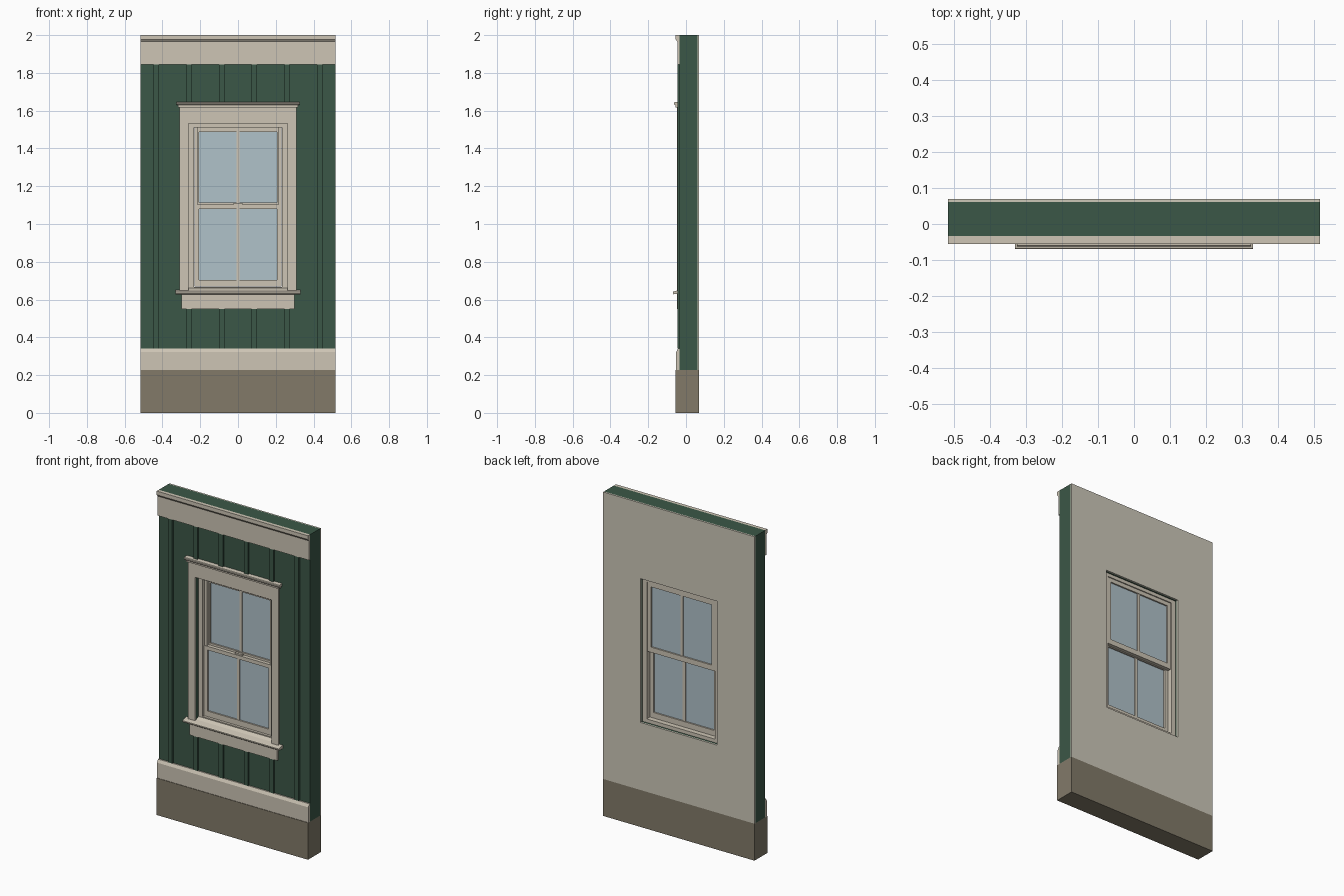
import bpy, bmesh

if "Cube" in bpy.data.objects:
    bpy.data.objects.remove(bpy.data.objects["Cube"])


def material(name, hex_code):
    def lin(i):
        c = int(hex_code[i:i + 2], 16) / 255
        return c / 12.92 if c <= 0.04045 else ((c + 0.055) / 1.055) ** 2.4
    m = bpy.data.materials.new(name)
    m.diffuse_color = (lin(0), lin(2), lin(4), 1)
    m.use_nodes = True
    m.node_tree.nodes["Principled BSDF"].inputs["Base Color"].default_value = m.diffuse_color
    return m


GREEN = material("green siding", "3B5747")
TRIM = material("cream trim", "CDC5B5")
PLASTER = material("interior plaster", "CDC8B9")
STONE = material("foundation stone", "827A69")
GLASS = material("window glass", "B0C2CA")


def finish(name, bm, mat):
    bmesh.ops.recalc_face_normals(bm, faces=bm.faces[:])
    me = bpy.data.meshes.new(name)
    bm.to_mesh(me)
    bm.free()
    me.materials.append(mat)
    ob = bpy.data.objects.new(name, me)
    bpy.context.collection.objects.link(ob)
    return ob


def profile(name, pts, half, mat, cx=0):
    """Extrude a (y, z) outline along x."""
    bm = bmesh.new()
    a = [bm.verts.new((cx - half, y, z)) for y, z in pts]
    b = [bm.verts.new((cx + half, y, z)) for y, z in pts]
    bm.faces.new(a)
    bm.faces.new(b)
    for i in range(len(pts)):
        j = (i + 1) % len(pts)
        bm.faces.new((a[i], a[j], b[j], b[i]))
    return finish(name, bm, mat)


def box(name, cx, half, y0, y1, z0, z1, mat):
    return profile(name, [(y0, z0), (y1, z0), (y1, z1), (y0, z1)], half, mat, cx)


def ring(name, outer, inner, y0, y1, mat):
    """Rectangular slab with a hole; rectangles are (half width, z0, z1)."""
    bm = bmesh.new()
    loops = []
    for h, z0, z1 in (outer, inner):
        for y in (y0, y1):
            loops.append([bm.verts.new((x, y, z)) for x, z in
                          ((-h, z0), (h, z0), (h, z1), (-h, z1))])
    of, ob, nf, nb = loops
    for p, q in ((of, nf), (ob, nb), (of, ob), (nf, nb)):
        for i in range(4):
            j = (i + 1) % 4
            bm.faces.new((p[i], p[j], q[j], q[i]))
    return finish(name, bm, mat)


W = 0.517                        # wall half width
OPEN = (0.262, 0.645, 1.533)     # window opening

# Wall layers and base
box("foundation", 0, W, -0.055, 0.07, 0, 0.228, STONE)
ring("siding_wall", (W, 0.228, 2.0), OPEN, -0.034, 0.061, GREEN)
ring("interior_wall", (W, 0.228, 2.0), OPEN, 0.061, 0.07, PLASTER)

# Horizontal trim boards
profile("water_table", [(-0.034, 0.228), (-0.052, 0.228), (-0.052, 0.322),
                        (-0.042, 0.34), (-0.034, 0.34)], W, TRIM)
profile("frieze_board", [(-0.034, 1.845), (-0.045, 1.845), (-0.045, 1.965),
                         (-0.055, 1.977), (-0.055, 2.0), (-0.034, 2.0)], W, TRIM)

# Battens, broken around the window
for i in range(6):
    x = -0.4325 + 0.173 * i
    spans = [(0.34, 1.845)] if i in (0, 5) else [(0.34, 0.55), (1.645, 1.845)]
    for z0, z1 in spans:
        box("batten", x, 0.014, -0.045, -0.034, z0, z1, GREEN)

# Window casing, head cap, sill and apron
for s in (-1, 1):
    box("side_casing", s * 0.2855, 0.0235, -0.047, -0.034, 0.645, 1.533, TRIM)
box("head_casing", 0, 0.309, -0.047, -0.034, 1.533, 1.622, TRIM)
box("head_molding", 0, 0.318, -0.055, -0.034, 1.618, 1.63, TRIM)
profile("head_cap", [(-0.034, 1.63), (-0.06, 1.63), (-0.063, 1.634),
                     (-0.063, 1.641), (-0.06, 1.645), (-0.034, 1.647)], 0.325, TRIM)
profile("sill_nose", [(-0.034, 0.629), (-0.066, 0.628), (-0.07, 0.632),
                      (-0.07, 0.639), (-0.066, 0.643), (-0.034, 0.65)], 0.33, TRIM)
profile("sill_slope", [(-0.034, 0.645), (-0.034, 0.65), (-0.005, 0.664),
                       (0.05, 0.667), (0.05, 0.645)], 0.262, TRIM)
box("apron", 0, 0.30, -0.047, -0.034, 0.55, 0.63, TRIM)

# Frame set into the opening
ring("window_frame", (0.262, 0.645, 1.533), (0.233, 0.667, 1.512), -0.012, 0.05, TRIM)


# Two sashes: frame, glass and centre bar
def sash(label, y, z0, z1, g0, g1):
    ring(label + "_sash", (0.231, z0, z1), (0.207, g0, g1), y, y + 0.022, TRIM)
    box(label + "_glass", 0, 0.207, y + 0.009, y + 0.013, g0, g1, GLASS)
    box(label + "_muntin", 0, 0.009, y + 0.003, y + 0.019, g0, g1, TRIM)


sash("lower", 0.0, 0.669, 1.103, 0.703, 1.08)
sash("upper", 0.023, 1.083, 1.511, 1.115, 1.487)

# Side stops in front of the upper sash
for s in (-1, 1):
    box("side_stop", s * 0.223, 0.008, 0.004, 0.023, 1.103, 1.511, TRIM)

# Sash lock on the meeting rail
box("sash_lock", 0, 0.025, 0.004, 0.018, 1.103, 1.112, TRIM)
